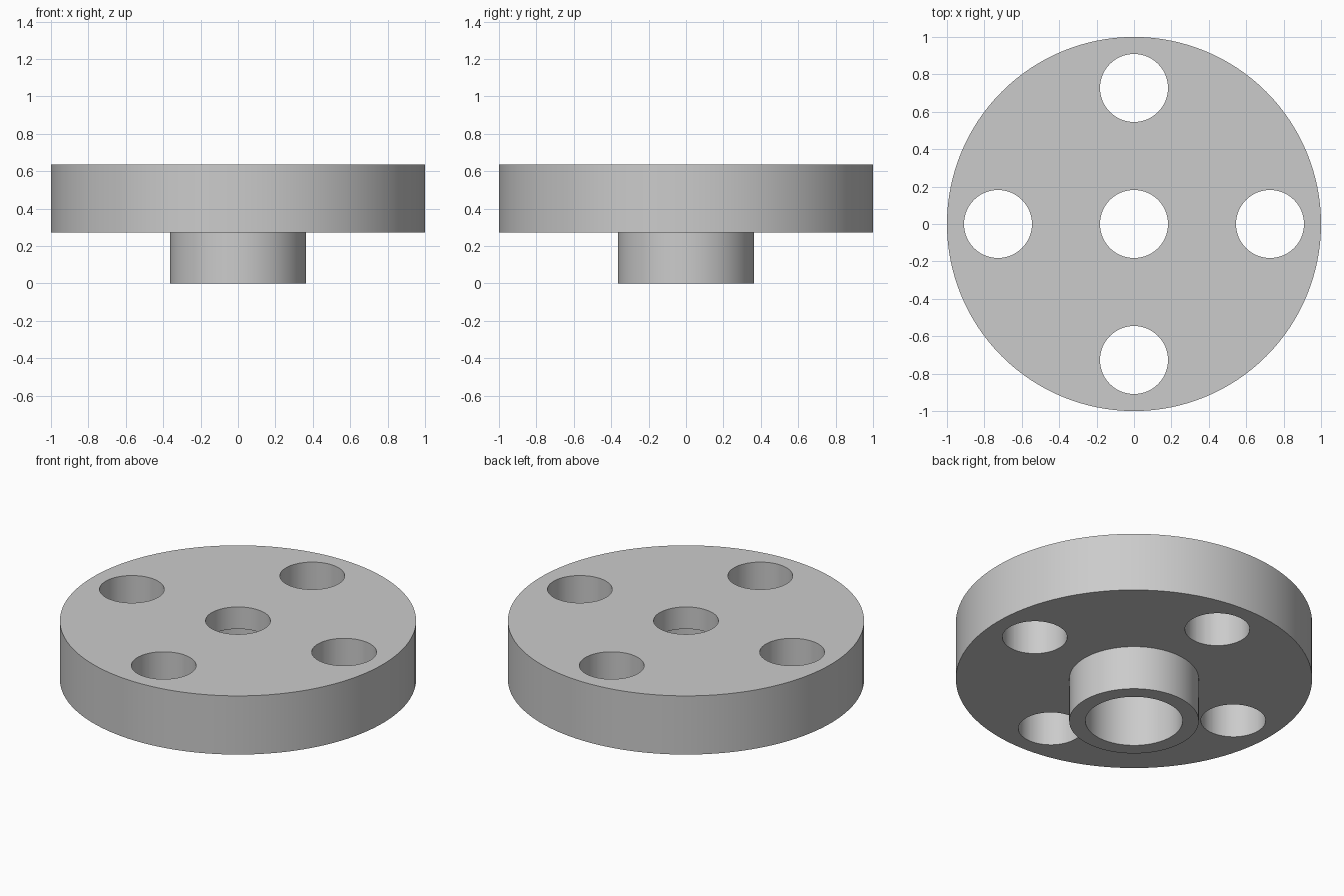
import bpy
import bmesh
from math import cos, sin, pi, radians
from mathutils import Matrix

cube = bpy.data.objects.get("Cube")
if cube:
    bpy.data.objects.remove(cube, do_unlink=True)

U = 1 / 11        # design unit: the disc radius is 11 units
SEGMENTS = 128

grey = bpy.data.materials.new("plain grey")
grey.use_nodes = True
colour = (0.6, 0.6, 0.6, 1)
grey.diffuse_color = colour
grey.node_tree.nodes["Principled BSDF"].inputs["Base Color"].default_value = colour


def make_object(name, bm):
    bmesh.ops.recalc_face_normals(bm, faces=bm.faces)
    mesh = bpy.data.meshes.new(name)
    bm.to_mesh(mesh)
    bm.free()
    mesh.materials.append(grey)
    obj = bpy.data.objects.new(name, mesh)
    bpy.context.collection.objects.link(obj)
    return obj


# Flange disc, hub and stepped bore, turned from one closed profile (radius, height)
profile = [(2, 7), (11, 7), (11, 3), (4, 3), (4, 0), (3, 0), (3, 5.5), (2, 5.5)]
bm = bmesh.new()
rings = []
for i in range(SEGMENTS):
    a = 2 * pi * i / SEGMENTS
    rings.append([bm.verts.new((r * U * cos(a), r * U * sin(a), z * U)) for r, z in profile])
for i, ring in enumerate(rings):
    following = rings[(i + 1) % SEGMENTS]
    for j in range(len(profile)):
        k = (j + 1) % len(profile)
        bm.faces.new((ring[j], following[j], following[k], ring[k]))
flange = make_object("flange_with_hub", bm)

# Four bolt holes around the disc
bm = bmesh.new()
for i in range(4):
    place = Matrix.Rotation(i * pi / 2, 4, "Z") @ Matrix.Translation((8 * U, 0, 5 * U))
    bmesh.ops.create_cone(bm, cap_ends=True, segments=64, radius1=2 * U,
                          radius2=2 * U, depth=6 * U, matrix=place)
cutter = make_object("bolt_hole_cutter", bm)
cutter.hide_render = True

cut = flange.modifiers.new("bolt_holes", "BOOLEAN")
cut.operation = "DIFFERENCE"
cut.solver = "EXACT"
cut.object = cutter

bpy.ops.object.select_all(action="DESELECT")
flange.select_set(True)
bpy.context.view_layer.objects.active = flange
bpy.ops.object.modifier_apply(modifier=cut.name)
bpy.data.objects.remove(cutter, do_unlink=True)

# Smooth round walls with crisp rims
bpy.ops.object.shade_smooth_by_angle(angle=radians(30))
